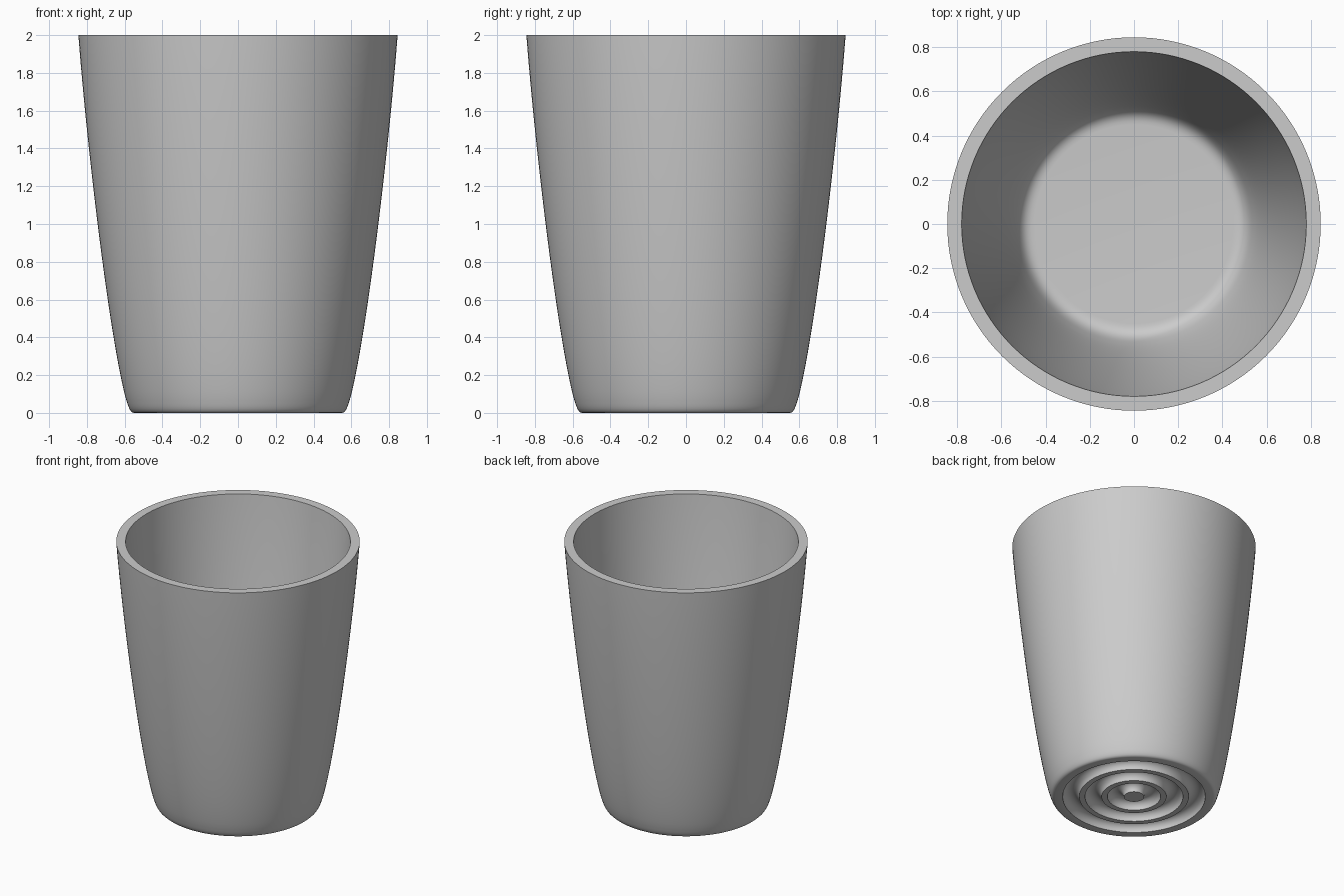
import bpy, bmesh, math
from mathutils import Vector
from mathutils.geometry import interpolate_bezier

cube = bpy.data.objects.get("Cube")
if cube:
    bpy.data.objects.remove(cube)

SEGMENTS = 128
FLOOR_Z = 0.12


def bezier(a, b, c, d, count):
    pts = [Vector((r, 0, z)) for r, z in (a, b, c, d)]
    return list(interpolate_bezier(*pts, count))


def groove(inner, width, steps=12):
    """Half-round groove cut upward into the base."""
    rad = width / 2
    return [Vector((inner + rad - rad * math.cos(math.pi * i / steps), 0,
                    rad * math.sin(math.pi * i / steps))) for i in range(steps + 1)]


# Underside: flat centre with three concentric grooves
profile = [Vector((0, 0, 0))]
for inner in (0.07, 0.225, 0.38):
    profile += groove(inner, 0.115)

# Outer wall: rounded foot, then flaring side
profile += bezier((0.55, 0), (0.575, 0), (0.585, 0.05), (0.595, 0.08), 8)
profile += bezier((0.595, 0.08), (0.68, 0.4), (0.8, 1.4), (0.845, 2), 32)[1:]

# Inner wall: rim, tapering side, rounded corner, floor
profile += bezier((0.78, 2), (0.735, 1.4), (0.615, 0.45), (0.54, 0.22), 32)
profile += bezier((0.54, 0.22), (0.52, 0.15), (0.5, FLOOR_Z), (0.45, FLOOR_Z), 10)[1:]
profile.append(Vector((0, 0, FLOOR_Z)))

# Revolve the profile around z
bm = bmesh.new()
verts = [bm.verts.new(p) for p in profile]
edges = [bm.edges.new(pair) for pair in zip(verts, verts[1:])]
bmesh.ops.spin(bm, geom=verts + edges, cent=(0, 0, 0), axis=(0, 0, 1),
               angle=math.tau, steps=SEGMENTS, use_merge=True)
bmesh.ops.remove_doubles(bm, verts=bm.verts, dist=0.0005)
bmesh.ops.recalc_face_normals(bm, faces=bm.faces)
mesh = bpy.data.meshes.new("cup")
bm.to_mesh(mesh)
bm.free()

cup = bpy.data.objects.new("cup", mesh)
bpy.context.collection.objects.link(cup)

# Plain grey finish
grey = bpy.data.materials.new("plain grey")
grey.use_nodes = True
colour = (0.6, 0.6, 0.6, 1)
grey.diffuse_color = colour
grey.node_tree.nodes["Principled BSDF"].inputs["Base Color"].default_value = colour
mesh.materials.append(grey)

bpy.context.view_layer.objects.active = cup
cup.select_set(True)
bpy.ops.object.shade_smooth_by_angle(angle=math.radians(35))
